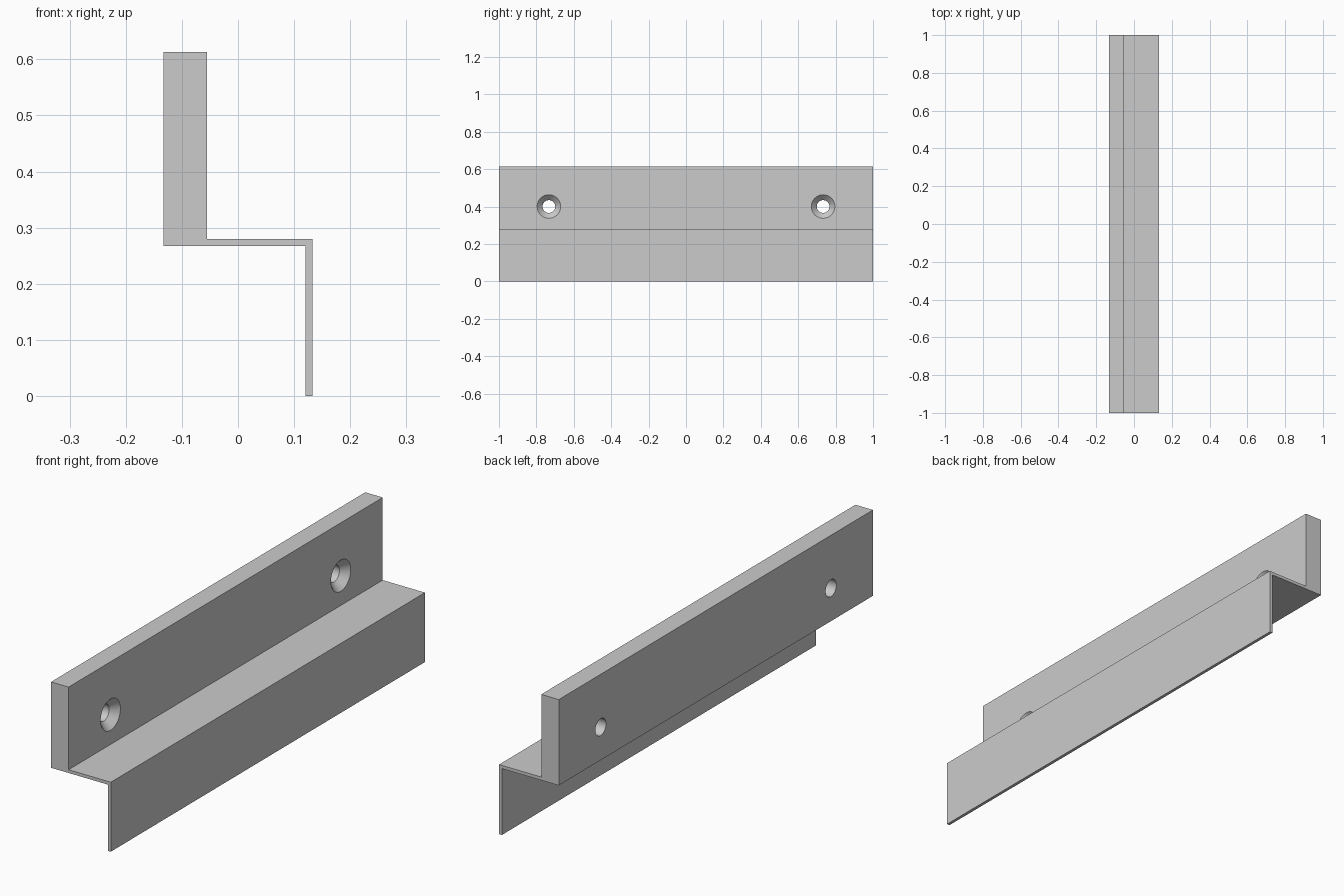
import bpy
import bmesh
from math import radians
from mathutils import Matrix

cube = bpy.data.objects.get("Cube")
if cube:
    bpy.data.objects.remove(cube, do_unlink=True)

grey = bpy.data.materials.new("plain grey")
grey.use_nodes = True
colour = (0.6, 0.6, 0.6, 1)
grey.diffuse_color = colour
grey.node_tree.nodes["Principled BSDF"].inputs["Base Color"].default_value = colour

HALF_X, HALF_LENGTH, HEIGHT = 0.133, 1.0, 0.613
SHELF_BOTTOM, SHELF_TOP = 0.267, 0.28
PLATE_FRONT, LIP_BACK = -0.055, 0.12
HOLE_Y, HOLE_Z, HOLE_R, SINK_R, SINK_DEPTH = 0.733, 0.4, 0.034, 0.063, 0.03


def add_object(name, bm):
    bmesh.ops.recalc_face_normals(bm, faces=bm.faces)
    mesh = bpy.data.meshes.new(name)
    bm.to_mesh(mesh)
    bm.free()
    mesh.materials.append(grey)
    obj = bpy.data.objects.new(name, mesh)
    bpy.context.collection.objects.link(obj)
    return obj


# Bracket: stepped profile extruded along y
profile = [(-HALF_X, SHELF_BOTTOM), (LIP_BACK, SHELF_BOTTOM), (LIP_BACK, 0),
           (HALF_X, 0), (HALF_X, SHELF_TOP), (PLATE_FRONT, SHELF_TOP),
           (PLATE_FRONT, HEIGHT), (-HALF_X, HEIGHT)]
bm = bmesh.new()
face = bm.faces.new([bm.verts.new((x, -HALF_LENGTH, z)) for x, z in profile])
side = bmesh.ops.extrude_face_region(bm, geom=[face])
bmesh.ops.translate(bm, vec=(0, 2 * HALF_LENGTH, 0),
                    verts=[v for v in side["geom"] if isinstance(v, bmesh.types.BMVert)])
bracket = add_object("stepped_bracket", bm)


# Countersunk screw holes: turned cutters along x
def add_screw_cutter(bm, y):
    extra = 0.01
    rings = [(-HALF_X - extra, HOLE_R), (PLATE_FRONT - SINK_DEPTH, HOLE_R),
             (PLATE_FRONT, SINK_R), (PLATE_FRONT + extra, SINK_R)]
    loops = []
    for x, radius in rings:
        place = Matrix.Translation((x, y, HOLE_Z)) @ Matrix.Rotation(radians(90), 4, 'Y')
        loops.append(bmesh.ops.create_circle(bm, segments=48, radius=radius,
                                             matrix=place)["verts"])
    for a, b in zip(loops, loops[1:]):
        for i in range(len(a)):
            bm.faces.new((a[i - 1], a[i], b[i], b[i - 1]))
    bm.faces.new(loops[0])
    bm.faces.new(loops[-1])


bm = bmesh.new()
for sign in (-1, 1):
    add_screw_cutter(bm, sign * HOLE_Y)
cutter = add_object("screw_hole_cutter", bm)
cutter.hide_render = True

cut = bracket.modifiers.new("screw holes", 'BOOLEAN')
cut.operation = 'DIFFERENCE'
cut.solver = 'EXACT'
cut.object = cutter

# Apply the cut, then smooth only the round walls
bpy.ops.object.select_all(action='DESELECT')
bracket.select_set(True)
bpy.context.view_layer.objects.active = bracket
bpy.ops.object.modifier_apply(modifier=cut.name)
bpy.data.objects.remove(cutter, do_unlink=True)
bpy.ops.object.shade_smooth_by_angle(angle=radians(30))
